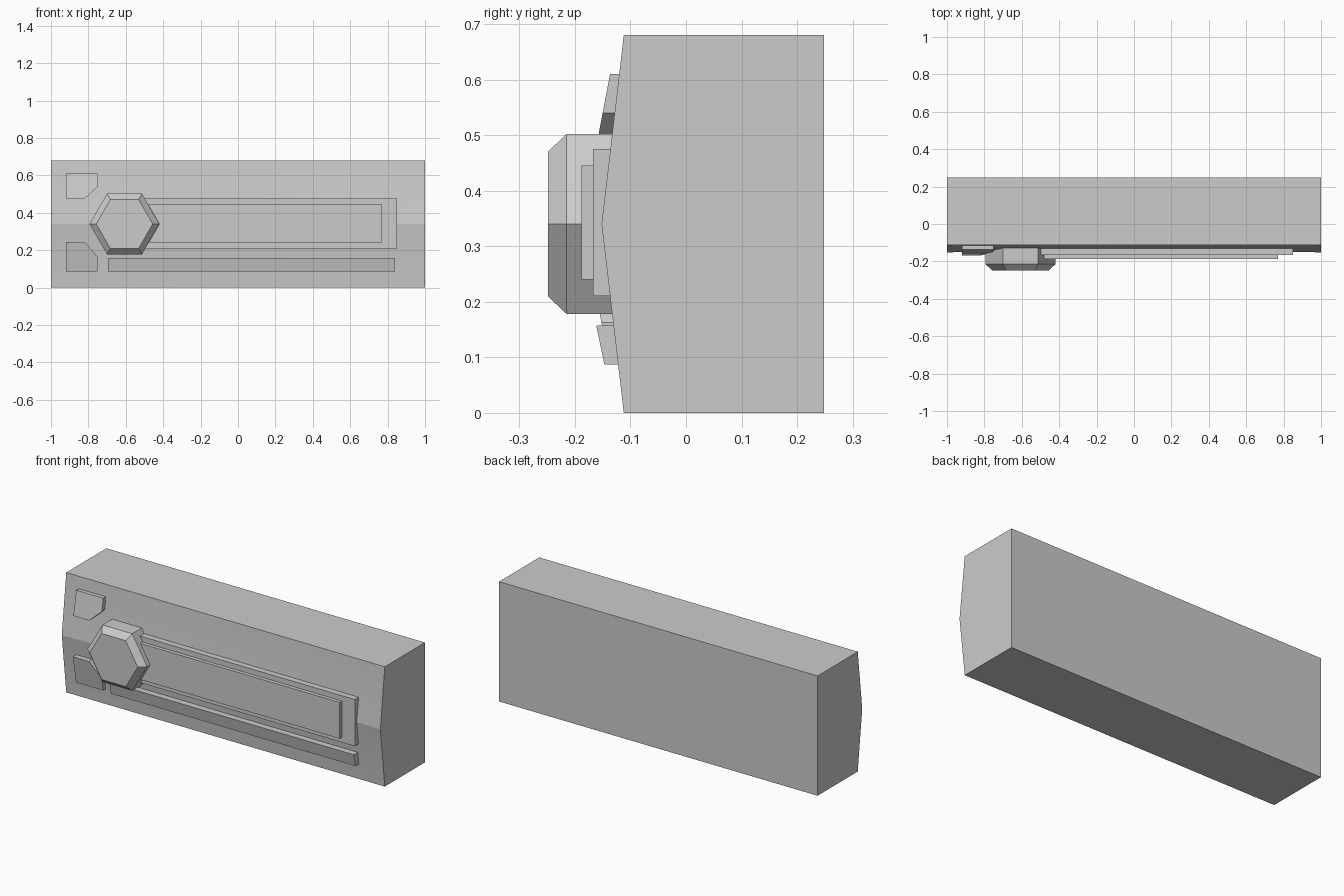
import bpy
import bmesh
import math

cube = bpy.data.objects.get("Cube")
if cube:
    bpy.data.objects.remove(cube, do_unlink=True)

grey = bpy.data.materials.new("plain_grey")
grey.use_nodes = True
colour = (0.6, 0.6, 0.6, 1)
grey.diffuse_color = colour
grey.node_tree.nodes["Principled BSDF"].inputs["Base Color"].default_value = colour

MID = 0.34      # height of the front ridge
TOP = 0.68
BACK = 0.248


def finish(name, bm, smooth=False):
    bmesh.ops.recalc_face_normals(bm, faces=bm.faces)
    mesh = bpy.data.meshes.new(name)
    bm.to_mesh(mesh)
    bm.free()
    mesh.materials.append(grey)
    obj = bpy.data.objects.new(name, mesh)
    bpy.context.collection.objects.link(obj)
    if smooth:
        bpy.ops.object.select_all(action='DESELECT')
        obj.select_set(True)
        bpy.context.view_layer.objects.active = obj
        bpy.ops.object.shade_smooth_by_angle(angle=math.radians(11))
    return obj


def loft(name, loops):
    """Join loops of 3D points into a closed solid."""
    bm = bmesh.new()
    rings = [[bm.verts.new(p) for p in loop] for loop in loops]
    n = len(rings[0])
    for a, b in zip(rings, rings[1:]):
        for i in range(n):
            j = (i + 1) % n
            bm.faces.new((a[i], a[j], b[j], b[i]))
    bm.faces.new(rings[0])
    bm.faces.new(rings[-1])
    return finish(name, bm)


def plate(name, outline, front, slope=0.0, back=-0.1):
    """Plate from an x-z outline; its front leans with the body face."""
    face = [(x, front + slope * abs(z - MID), z) for x, z in outline]
    return loft(name, [[(x, back, z) for x, z in outline], face])


def box_outline(x0, x1, z0, z1):
    return [(x0, z0), (x1, z0), (x1, z1), (x0, z1)]


# Body: ridged front with a shallow sunken panel
bm = bmesh.new()


def ring(x, z0, z1, edge_y, ridge_y):
    pts = [(-x, edge_y, z0), (x, edge_y, z0), (x, ridge_y, MID),
           (x, edge_y, z1), (-x, edge_y, z1), (-x, ridge_y, MID)]
    return [bm.verts.new(p) for p in pts]


outer = ring(1, 0, TOP, -0.112, -0.152)
inner = ring(0.93, 0.06, TOP - 0.06, -0.113, -0.15)
rear = [bm.verts.new((x, BACK, z)) for x, z in box_outline(-1, 1, 0, TOP)]
for i in range(6):
    j = (i + 1) % 6
    bm.faces.new((outer[i], outer[j], inner[j], inner[i]))
bm.faces.new((inner[0], inner[1], inner[2], inner[5]))
bm.faces.new((inner[5], inner[2], inner[3], inner[4]))
bm.faces.new(rear)
bm.faces.new((rear[0], rear[1], outer[1], outer[0]))
bm.faces.new((rear[2], rear[3], outer[4], outer[3]))
bm.faces.new((rear[1], rear[2], outer[3], outer[2], outer[1]))
bm.faces.new((rear[3], rear[0], outer[0], outer[5], outer[4]))
finish("body", bm, smooth=True)

# Stepped central panel
plate("central_panel", box_outline(-0.6, 0.85, 0.21, 0.475), -0.167)
plate("central_panel_step", box_outline(-0.6, 0.77, 0.24, 0.445), -0.188)

# Lower bar and the two clipped corner plates
plate("lower_bar", box_outline(-0.695, 0.84, 0.087, 0.157), -0.2, 0.21)
plate("upper_corner_plate",
      [(-0.92, 0.475), (-0.82, 0.475), (-0.75, 0.54), (-0.75, 0.61), (-0.92, 0.61)],
      -0.188, 0.19)
plate("lower_corner_plate",
      [(-0.92, 0.087), (-0.75, 0.087), (-0.75, 0.163), (-0.82, 0.245), (-0.92, 0.245)],
      -0.186, 0.19)


# Hexagonal knob with a chamfered front
def hexagon(radius, y):
    return [(-0.607 + radius * math.cos(math.radians(60 * k)), y,
             MID + radius * math.sin(math.radians(60 * k))) for k in range(6)]


loft("hexagonal_knob", [hexagon(0.187, -0.1), hexagon(0.187, -0.215), hexagon(0.151, -0.248)])
